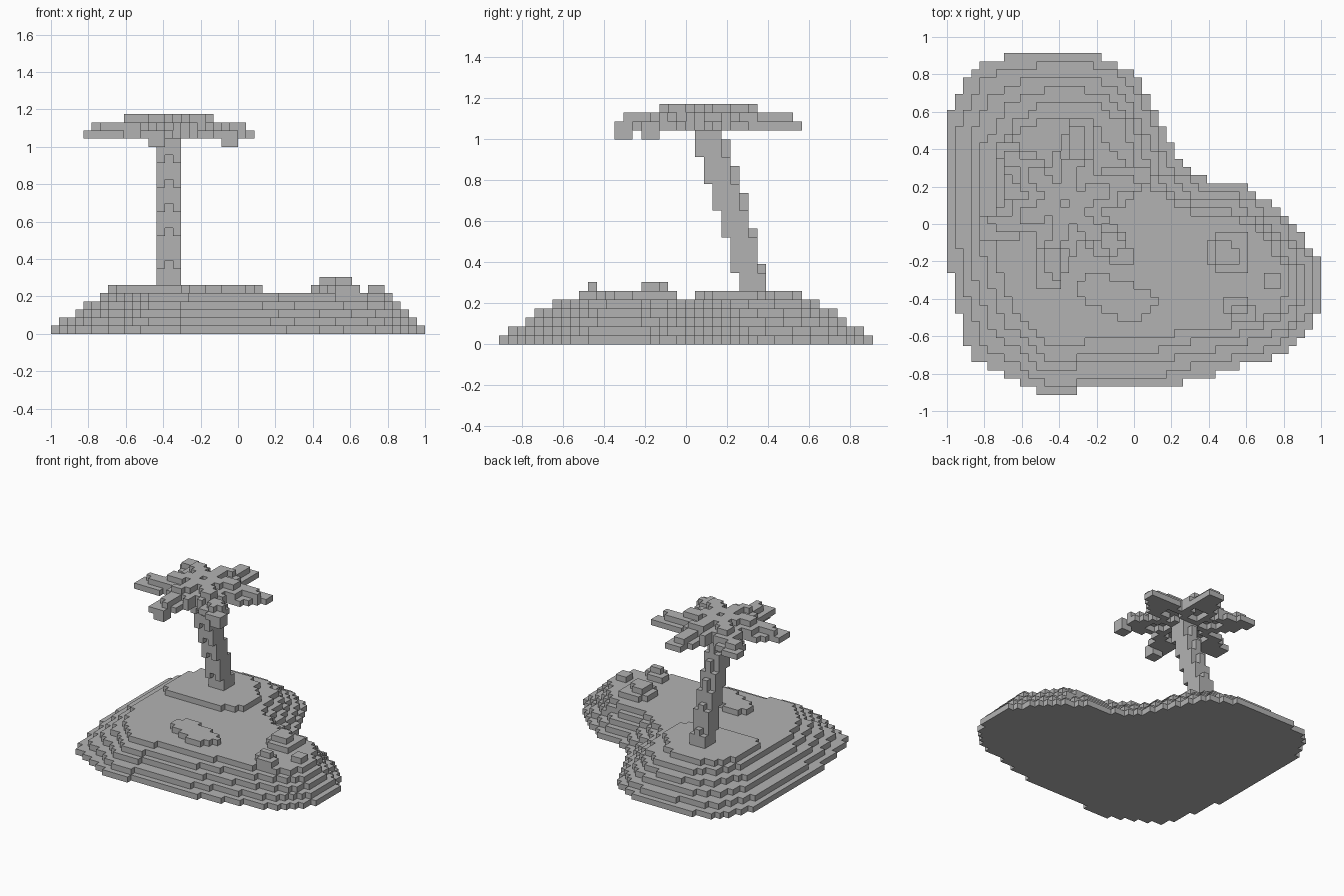
import bpy
import bmesh
import math
from mathutils import Vector

if "Cube" in bpy.data.objects:
    bpy.data.objects.remove(bpy.data.objects["Cube"])

V = 1 / 23  # edge of one block

grey = bpy.data.materials.new("plain grey")
grey.use_nodes = True
grey.diffuse_color = (0.45, 0.45, 0.45, 1)
grey.node_tree.nodes["Principled BSDF"].inputs["Base Color"].default_value = grey.diffuse_color

SIDES = [Vector(d) for d in ((1, 0, 0), (-1, 0, 0), (0, 1, 0), (0, -1, 0), (0, 0, 1), (0, 0, -1))]


def build(name, cells):
    """Make one mesh from the exposed sides of a set of blocks."""
    bm = bmesh.new()
    for cell in cells:
        mid = Vector(cell) + Vector((0.5, 0.5, 0.5))
        for n in SIDES:
            if tuple(int(c) for c in Vector(cell) + n) in cells:
                continue
            u = Vector((n.y, n.z, n.x))
            w = n.cross(u)
            corners = [mid + (n + a * u + b * w) / 2
                       for a, b in ((-1, -1), (1, -1), (1, 1), (-1, 1))]
            bm.faces.new([bm.verts.new(c * V) for c in corners])
    bmesh.ops.remove_doubles(bm, verts=bm.verts, dist=0.001)
    mesh = bpy.data.meshes.new(name)
    bm.to_mesh(mesh)
    bm.free()
    mesh.materials.append(grey)
    bpy.context.collection.objects.link(bpy.data.objects.new(name, mesh))


def inside(x, y, poly):
    hit = False
    for (ax, ay), (bx, by) in zip(poly, poly[1:] + poly[:1]):
        if (ay > y) != (by > y) and x < ax + (y - ay) * (bx - ax) / (by - ay):
            hit = not hit
    return hit


def layer(poly, k):
    return {(i, j, k) for i in range(-23, 23) for j in range(-21, 21)
            if inside((i + 0.5) * V, (j + 0.5) * V, poly)}


def box(x, y, z):
    return {(i, j, k) for i in range(*x) for j in range(*y) for k in range(*z)}


# Island: shore outline blended towards the plateau outline, layer by layer
shore = [(-.49, .92), (-.25, .92), (-.09, .87), (.04, .75), (.14, .56), (.24, .33), (.39, .23),
         (.57, .23), (.85, 0), (.97, -.18), (1.02, -.22), (1.02, -.40), (.96, -.54), (.83, -.69),
         (.43, -.80), (.17, -.87), (-.28, -.88), (-.32, -.92), (-.48, -.92), (-.70, -.80),
         (-.87, -.73), (-.97, -.35), (-1.01, 0), (-1.01, .53), (-.88, .83), (-.78, .88)]
plateau = [(-.45, .66), (-.28, .66), (-.15, .62), (-.06, .54), (-.01, .42), (.04, .25), (.26, .07),
           (.42, .05), (.64, 0), (.79, -.2), (.84, -.26), (.84, -.36), (.76, -.47), (.62, -.53),
           (.3, -.57), (.1, -.61), (-.28, -.63), (-.32, -.66), (-.46, -.66), (-.56, -.54),
           (-.64, -.46), (-.74, -.2), (-.76, .03), (-.75, .36), (-.62, .56), (-.54, .62)]
island = set()
for k in range(5):
    t = k / 4
    island |= layer([(a + (c - a) * t, b + (d - b) * t)
                     for (a, b), (c, d) in zip(shore, plateau)], k)
build("island", island)

# Low mounds on the plateau
build("tree_mound", layer([(-.7, .1), (-.7, .35), (-.6, .52), (-.45, .57), (-.28, .57), (-.17, .48),
                           (-.05, .32), (-.05, .12), (-.2, .04), (-.6, .04)], 5))
build("front_mound", layer([(-.31, -.31), (-.22, -.26), (-.05, -.3), (.13, -.38), (.13, -.44),
                            (.02, -.52), (-.13, -.49), (-.31, -.38)], 5))

# Rocks near the right shore
build("large_rock", box((9, 14), (-6, -1), (5, 6)) - {(9, -6, 5), (13, -1, 5), (9, -2, 5)}
      | box((10, 13), (-5, -2), (6, 7)) - {(12, -3, 6)})
build("front_rock", box((11, 15), (-12, -9), (5, 6)) - {(11, -12, 5), (14, -10, 5)}
      | box((12, 14), (-11, -10), (6, 7)))
build("outer_rock", box((16, 18), (-8, -6), (5, 6)))

# Leaning trunk: the middle column steps later than the side columns
steps = [6, 8, 12, 15, 18, 21, 24]
trunk = set()
for n, (low, high) in enumerate(zip(steps, steps[1:])):
    y = 6 - n
    trunk |= box((-10, -7), (y, y + 3), (low - (n == 0), high))
    if high < 24:
        trunk |= box((-9, -8), (y + 2, y + 3), (high, high + (1 if n < 2 else 2)))
        trunk -= box((-9, -8), (y - 1, y), (high, high + 1))
    if n:
        trunk -= box((-9, -8), (y, y + 1), (low, low + 1))
build("trunk", trunk)

# Crown: six arched fronds around a small core
cx, cy = -.37, .11
build("crown_core", box((-10, -7), (1, 4), (24, 26)))
for n in range(6):
    angle = math.radians(18 + 60 * n)
    ux, uy = math.cos(angle), math.sin(angle)
    frond = set()
    for i in range(-20, 4):
        for j in range(-9, 14):
            dx, dy = (i + .5) * V - cx, (j + .5) * V - cy
            along, across = dx * ux + dy * uy, abs(dy * ux - dx * uy)
            width = .045 + .055 * math.sin(math.pi * min(max(along, 0) / .46, 1))
            if .04 < along < .47 and across < width:
                top = 26 if along < .25 else 25 if along < .4 else 24
                top = max(24, top - (across > .045))
                frond |= box((i, i + 1), (j, j + 1), (max(24, top - 1), top + 1))
    build(f"frond_{n + 1}", frond)

# Drooping frond tips
build("front_frond_tip", box((-11, -9), (-8, -6), (23, 24)))
build("front_left_frond_tip", box((-2, 0), (-5, -3), (23, 24)))
